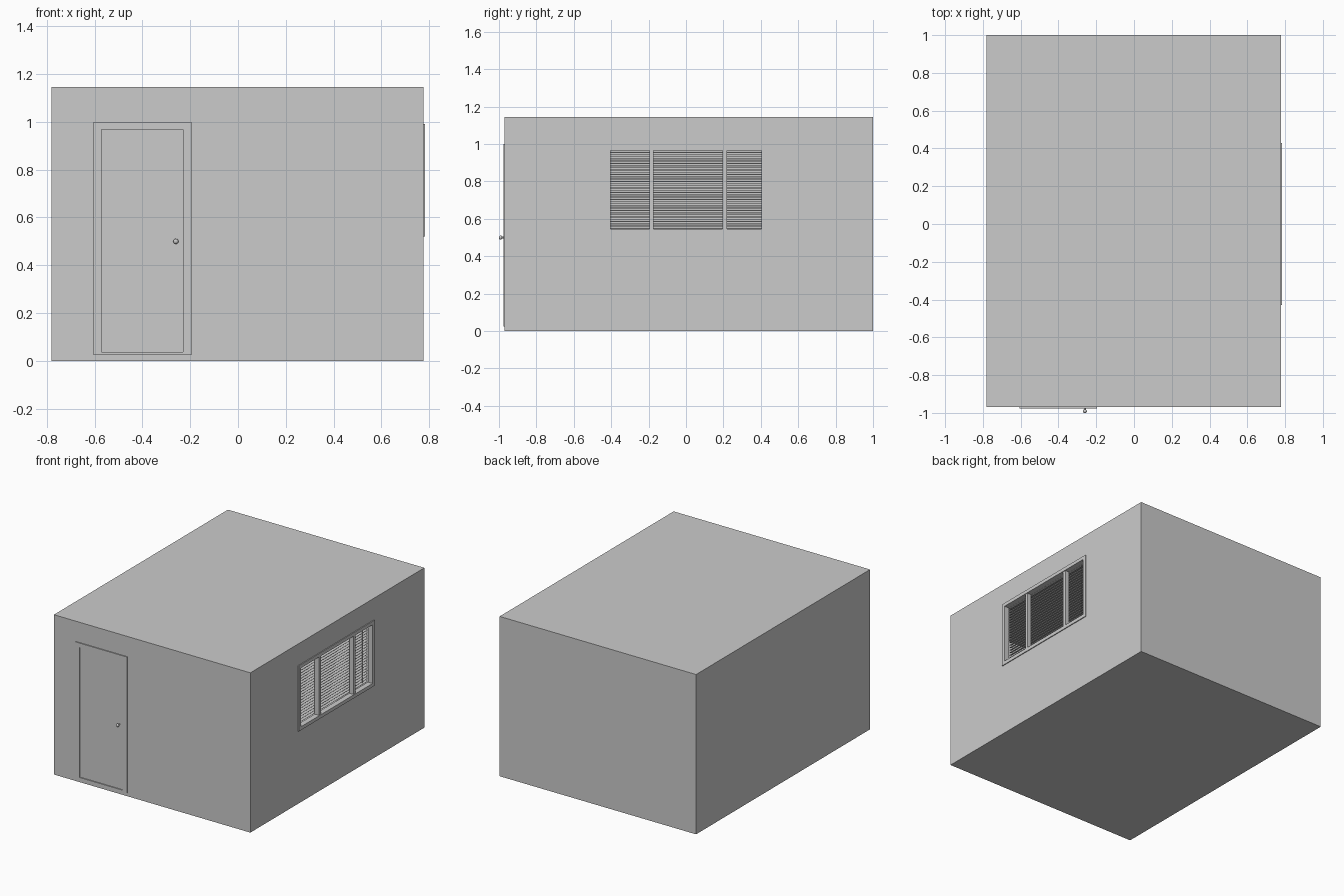
import bpy, bmesh, math
from mathutils import Matrix, Vector

if "Cube" in bpy.data.objects:
    bpy.data.objects.remove(bpy.data.objects["Cube"])


def make(name, bm):
    mesh = bpy.data.meshes.new(name)
    bmesh.ops.recalc_face_normals(bm, faces=bm.faces)
    bm.to_mesh(mesh)
    bm.free()
    ob = bpy.data.objects.new(name, mesh)
    bpy.context.collection.objects.link(ob)
    return ob


def add_box(bm, x, y, z, tilt=0):
    mid = Vector([sum(r) / 2 for r in (x, y, z)])
    size = [r[1] - r[0] for r in (x, y, z)]
    m = Matrix.Translation(mid) @ Matrix.Rotation(tilt, 4, 'Y') @ Matrix.Diagonal((*size, 1))
    bmesh.ops.create_cube(bm, size=1, matrix=m)


def box(name, *ranges):
    bm = bmesh.new()
    add_box(bm, *ranges)
    return make(name, bm)


def ring(name, axis, depth, outer, inner):
    """Rectangular frame; outer/inner = (u0, u1, v0, v1), v is vertical."""
    bm = bmesh.new()
    loops = []
    for d in depth:
        for u0, u1, v0, v1 in (outer, inner):
            pts = [(u0, v0), (u1, v0), (u1, v1), (u0, v1)]
            loops.append([bm.verts.new((d, u, v) if axis == 'X' else (u, d, v)) for u, v in pts])
    for a, b in ((0, 1), (1, 3), (3, 2), (2, 0)):
        for i in range(4):
            j = (i + 1) % 4
            bm.faces.new((loops[a][i], loops[a][j], loops[b][j], loops[b][i]))
    return make(name, bm)


def cut(target, *ranges):
    cutter = box("cutter", *ranges)
    cutter.hide_render = True
    mod = target.modifiers.new("opening", 'BOOLEAN')
    mod.operation = 'DIFFERENCE'
    mod.solver = 'EXACT'
    mod.object = cutter
    bpy.context.view_layer.objects.active = target
    bpy.ops.object.modifier_apply(modifier=mod.name)
    bpy.data.objects.remove(cutter)


# Hollow room shell with door and window openings
T = 0.025
X0, X1, Y0, Y1, H = -0.78, 0.777, -0.97, 1.0, 1.145
room = box("room_shell", (X0, X1), (Y0, Y1), (0, H))
cut(room, (X0 + T, X1 - T), (Y0 + T, Y1 - T), (T, H - T))
cut(room, (X1 - 0.1, X1 + 0.1), (-0.42, 0.42), (0.53, 0.98))
cut(room, (-0.59, -0.215), (Y0 - 0.1, Y0 + 0.1), (T + 0.001, 0.985))

# Door frame, leaf and knob
ring("door_frame", 'Y', (-0.977, -0.94), (-0.605, -0.195, T, 1.0), (-0.572, -0.23, 0.037, 0.968))
box("door_leaf", (-0.574, -0.228), (-0.97, -0.945), (0.035, 0.97))
bm = bmesh.new()
turn = Matrix.Rotation(math.radians(90), 4, 'X')
bmesh.ops.create_cone(bm, cap_ends=True, segments=16, radius1=0.005, radius2=0.005, depth=0.025,
                      matrix=Matrix.Translation((-0.26, -0.98, 0.5)) @ turn)
bmesh.ops.create_uvsphere(bm, u_segments=16, v_segments=10, radius=0.011,
                          matrix=Matrix.Translation((-0.26, -0.991, 0.5)) @ turn @ Matrix.Diagonal((1, 1, 0.85, 1)))
knob = make("door_knob", bm)
bpy.context.view_layer.objects.active = knob
knob.select_set(True)
bpy.ops.object.shade_smooth_by_angle()

# Window frame with two mullions
ring("window_frame", 'X', (0.745, 0.783), (-0.43, 0.43, 0.52, 0.99), (-0.405, 0.405, 0.545, 0.965))
for i, y in enumerate((-0.185, 0.207)):
    box(f"window_mullion_{i + 1}", (0.745, 0.778), (y - 0.011, y + 0.011), (0.545, 0.965))

# Venetian blind: tilted slats, head rail and cord
N = 22
bm = bmesh.new()
for i in range(N):
    z = 0.552 + 0.406 * i / (N - 1)
    add_box(bm, (0.716, 0.741), (-0.41, 0.41), (z - 0.001, z + 0.001), math.radians(25))
make("blind_slats", bm)
box("blind_head_rail", (0.716, 0.743), (-0.41, 0.41), (0.966, 0.985))
box("blind_cord", (0.742, 0.744), (0.344, 0.346), (0.56, 0.966))
